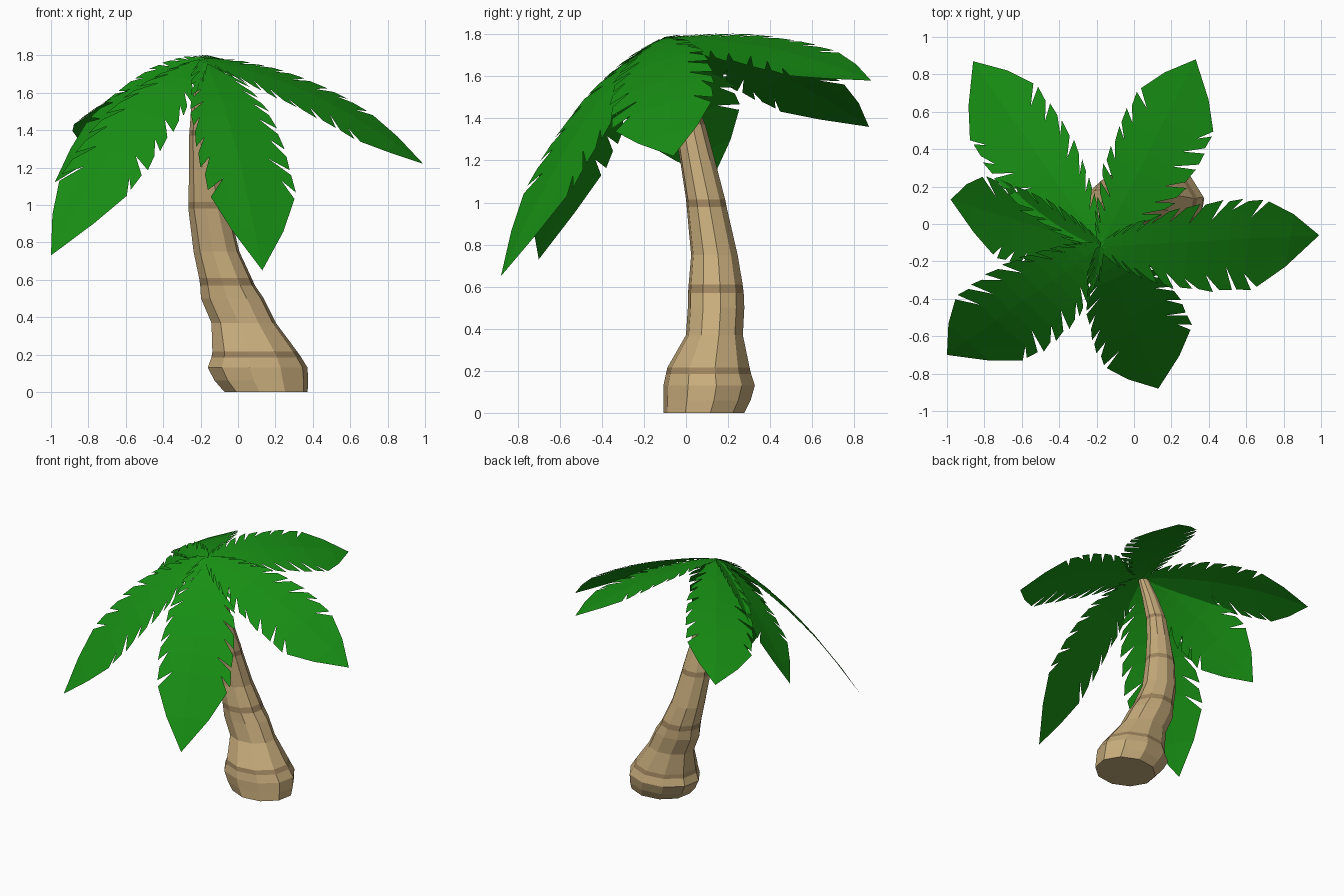
import bpy, bmesh, math, random
from mathutils import Vector

if "Cube" in bpy.data.objects:
    bpy.data.objects.remove(bpy.data.objects["Cube"])

random.seed(4)


def material(name, rgb):
    m = bpy.data.materials.new(name)
    m.diffuse_color = (*rgb, 1)
    m.use_nodes = True
    m.node_tree.nodes["Principled BSDF"].inputs["Base Color"].default_value = m.diffuse_color
    return m


bark = material("bark", (0.57, 0.41, 0.20))
bark_dark = material("bark_ring", (0.34, 0.23, 0.11))
green = material("leaf_green", (0.009, 0.28, 0.007))


def make_object(name, bm, mats):
    mesh = bpy.data.meshes.new(name)
    bm.to_mesh(mesh)
    bm.free()
    for m in mats:
        mesh.materials.append(m)
    ob = bpy.data.objects.new(name, mesh)
    bpy.context.collection.objects.link(ob)
    return ob


# Trunk: leaning loft of ten-sided rings (z, centre x, centre y, radius x, radius y)
RINGS = [
    (0.00, 0.150, 0.085, 0.225, 0.195), (0.06, 0.125, 0.10, 0.253, 0.21),
    (0.13, 0.105, 0.11, 0.27, 0.22), (0.185, 0.098, 0.107, 0.243, 0.205),
    (0.215, 0.09, 0.107, 0.23, 0.198), (0.37, 0.03, 0.135, 0.174, 0.137),
    (0.50, -0.03, 0.143, 0.17, 0.136), (0.57, -0.056, 0.142, 0.148, 0.134),
    (0.61, -0.068, 0.141, 0.142, 0.13), (0.75, -0.115, 0.135, 0.124, 0.112),
    (0.98, -0.157, 0.098, 0.11, 0.096), (1.015, -0.16, 0.093, 0.107, 0.094),
    (1.20, -0.178, 0.055, 0.084, 0.084), (1.37, -0.19, 0.02, 0.072, 0.073),
    (1.40, -0.19, 0.01, 0.07, 0.071), (1.58, -0.19, -0.05, 0.056, 0.056),
    (1.75, -0.18, -0.11, 0.038, 0.038),
]
BANDS = {3, 7, 10, 13}
SIDES = 10
bm = bmesh.new()
loops = []
for z, cx, cy, rx, ry in RINGS:
    loops.append([bm.verts.new((cx + rx * math.cos(a), cy + ry * math.sin(a), z))
                  for a in (2 * math.pi * (k + 0.25) / SIDES for k in range(SIDES))])
for i in range(len(loops) - 1):
    for k in range(SIDES):
        n = (k + 1) % SIDES
        f = bm.faces.new((loops[i][k], loops[i][n], loops[i + 1][n], loops[i + 1][k]))
        f.material_index = 1 if i in BANDS else 0
bm.faces.new(list(reversed(loops[0])))
bm.faces.new(loops[-1])
make_object("trunk", bm, [bark, bark_dark])


# Leaf: arched midrib with two notched halves, rolled about the midrib
CROWN = Vector((-0.18, -0.12, 1.775))
UP = Vector((0, 0, 1))


def lerp_profile(t, pts):
    for (a, va), (b, vb) in zip(pts, pts[1:]):
        if t <= b:
            return va + (vb - va) * (t - a) / (b - a)
    return pts[-1][1]


WIDTH = [(0, 0.15), (0.12, 0.5), (0.35, 0.88), (0.6, 1.0), (0.75, 0.93), (0.87, 0.57), (1.0, 0.0)]
CUTS = [0.0, 0.05, 0.10, 0.16, 0.23, 0.31, 0.40, 0.50, 0.59, 0.68]


def make_leaf(name, tip, arch, left, right):
    tip = Vector(tip)
    flat = Vector((tip.x - CROWN.x, tip.y - CROWN.y, 0)).normalized()
    left_dir = UP.cross(flat)

    def point(t, w, side, fold):
        base = CROWN.lerp(tip, t) + UP * (4 * arch * t * (1 - t))
        tangent = (tip - CROWN) + UP * (4 * arch * (1 - 2 * t))
        normal = tangent.normalized().cross(left_dir)
        return base + left_dir * (side * w * math.cos(fold)) - normal * (w * math.sin(fold))

    bm = bmesh.new()
    for side, (width, fold_deg) in ((1, left), (-1, right)):
        fold = math.radians(fold_deg)

        def add(*tw):
            vs = [bm.verts.new(point(t, w, side, fold)) for t, w in tw]
            bm.faces.new(vs if side < 0 else vs[::-1])

        depth = [width * lerp_profile(t, WIDTH) * random.uniform(0.5, 0.8) for t in CUTS]
        for i in range(len(CUTS) - 1):
            t0, t1 = CUTS[i], CUTS[i + 1]
            add((t0, 0), (t0, depth[i]), (t1, depth[i + 1]), (t1, 0))
            # Leaflet beyond the notch roots, swept toward the tip
            o0 = t0 + 0.065 + random.uniform(0, 0.012)
            o1 = t1 + 0.045
            w0 = width * lerp_profile(o0, WIDTH) * random.uniform(0.95, 1.0)
            w1 = width * lerp_profile(o1, WIDTH) * random.uniform(0.97, 1.05)
            add((t0, depth[i]), (o0, w0), (o1, w1), (t1, depth[i + 1]))
        # Solid pointed end
        t = CUTS[-1]
        add((t, 0), (t, depth[-1]), (0.87, width * 0.3), (0.87, 0))
        add((t, depth[-1]), (t + 0.07, width * 0.93), (0.87, width * 0.57), (0.87, width * 0.3))
        add((0.87, 0), (0.87, width * 0.57), (1, 0))
    bmesh.ops.remove_doubles(bm, verts=bm.verts, dist=0.0005)
    make_object(name, bm, [green])


# Six leaves: tip, arch height, (width, downward angle) of left and right half
LEAVES = [
    ("leaf_back_right", (0.33, 0.88, 1.58), 0.06, (0.21, -12), (0.29, 16)),
    ("leaf_back_left", (-0.86, 0.87, 1.36), 0.07, (0.29, 20), (0.22, -14)),
    ("leaf_left", (-0.98, 0.13, 1.12), 0.10, (0.27, 32), (0.22, -35)),
    ("leaf_front_left", (-1.0, -0.70, 0.73), 0.14, (0.29, 17), (0.24, -14)),
    ("leaf_front", (0.13, -0.88, 0.65), 0.15, (0.30, 5), (0.23, 0)),
    ("leaf_right", (0.99, -0.06, 1.22), 0.09, (0.22, -18), (0.30, 22)),
]
for leaf in LEAVES:
    make_leaf(*leaf)
